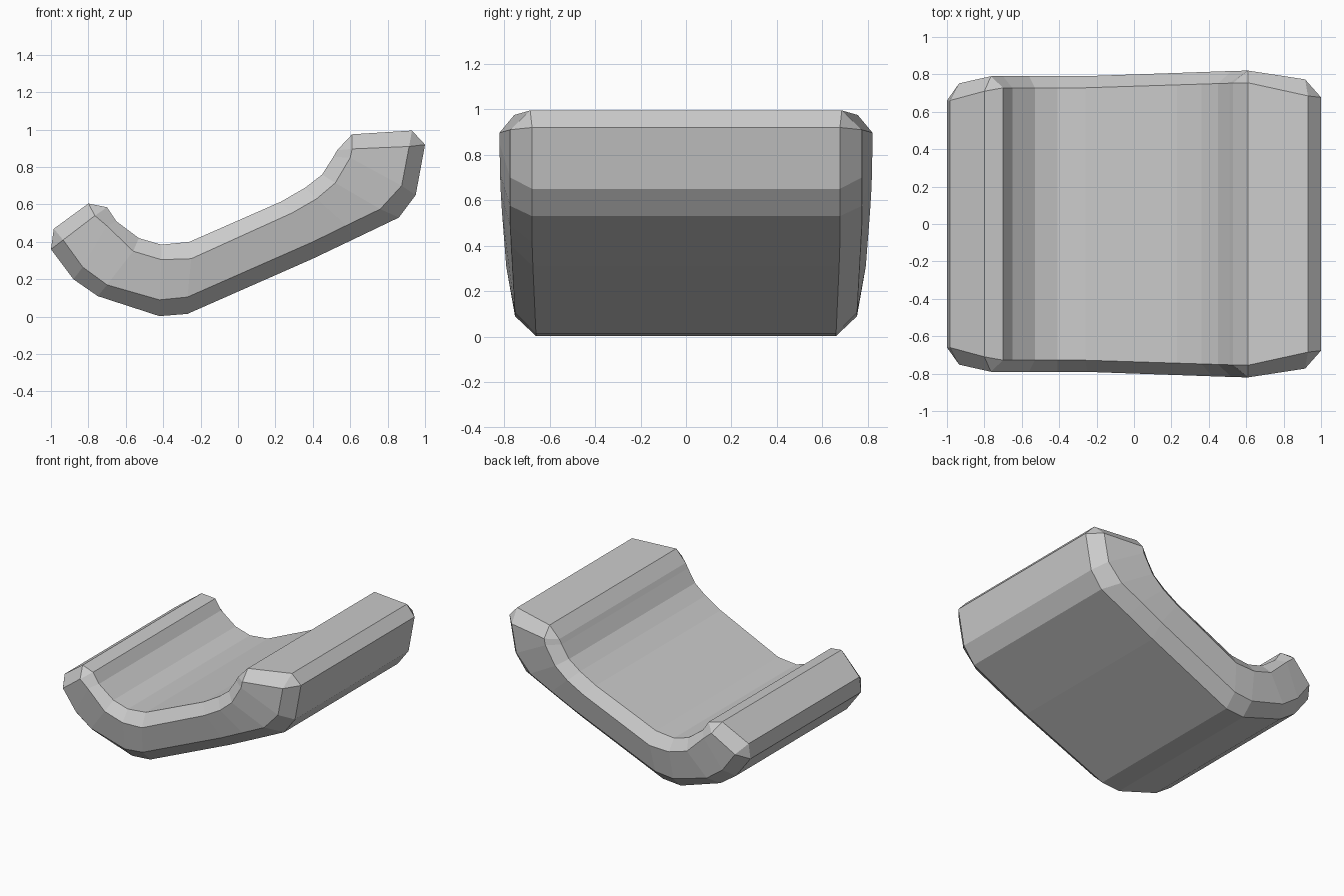
import bpy, bmesh

if "Cube" in bpy.data.objects:
    bpy.data.objects.remove(bpy.data.objects["Cube"])

# Side-view stations from left tip to right tip: (rim x, rim z, side-face x, side-face z)
LOWER = [(-1.0, .36, -.935, .41), (-.88, .20, -.83, .265), (-.75, .11, -.70, .17),
         (-.42, .003, -.42, .09), (-.27, .015, -.27, .105), (.40, .31, .40, .40),
         (.62, .415, .58, .488), (.86, .53, .76, .575), (.95, .65, .875, .70),
         (1.0, .92, .915, .91)]
UPPER = [(-.70, .585, -.765, .54), (-.65, .51, -.70, .485), (-.53, .42, -.56, .35),
         (-.41, .385, -.41, .305), (-.26, .40, -.25, .31), (.23, .615, .29, .555),
         (.36, .69, .42, .63), (.45, .76, .52, .715), (.51, .855, .60, .85),
         (.53, .89, .61, .897)]
# Bevelled tips: (x, y, z) near the lower edge, then near the upper edge
LEFT_TIP = [(-.985, .66, .47), (-.80, .71, .605)]
RIGHT_TIP = [(.93, .685, .995), (.61, .755, .975)]


def half_width(x, left, right):
    """Half width widening gently toward the right tip."""
    t = min(max((x + .27) / .85, 0), 1)
    return left + (right - left) * t


def ring(bm, lo, up):
    """Eight-sided bevelled cross-section of the curved slab."""
    half = [(lo[0], half_width(lo[0], .66, .677), lo[1]),
            (lo[2], half_width(lo[2], .752, .773), lo[3]),
            (up[2], half_width(up[2], .79, .82), up[3]),
            (up[0], half_width(up[0], .728, .755), up[1])]
    pts = [(x, -y, z) for x, y, z in half] + half[::-1]
    return [bm.verts.new(p) for p in pts]


def cap(bm, r, tip):
    """Close one end with bevel strips, an end face and corner triangles."""
    (a0, b0), (a1, b1) = [[bm.verts.new((x, s * y, z)) for x, y, z in tip]
                          for s in (-1, 1)]
    for f in ([r[0], r[7], a1, a0], [a0, a1, b1, b0], [b0, b1, r[4], r[3]],
              [r[0], a0, r[1]], [r[1], a0, b0, r[2]], [r[2], b0, r[3]],
              [r[7], r[6], a1], [r[6], r[5], b1, a1], [r[5], r[4], b1]):
        bm.faces.new(f)


# Curved slab
bm = bmesh.new()
rings = [ring(bm, lo, up) for lo, up in zip(LOWER, UPPER)]
for p, q in zip(rings, rings[1:]):
    for i in range(8):
        j = (i + 1) % 8
        bm.faces.new([p[i], p[j], q[j], q[i]])
cap(bm, rings[0], LEFT_TIP)
cap(bm, rings[-1], RIGHT_TIP)
bmesh.ops.recalc_face_normals(bm, faces=bm.faces)

mesh = bpy.data.meshes.new("curved_slab")
bm.to_mesh(mesh)
bm.free()
bpy.context.collection.objects.link(bpy.data.objects.new("curved_slab", mesh))
